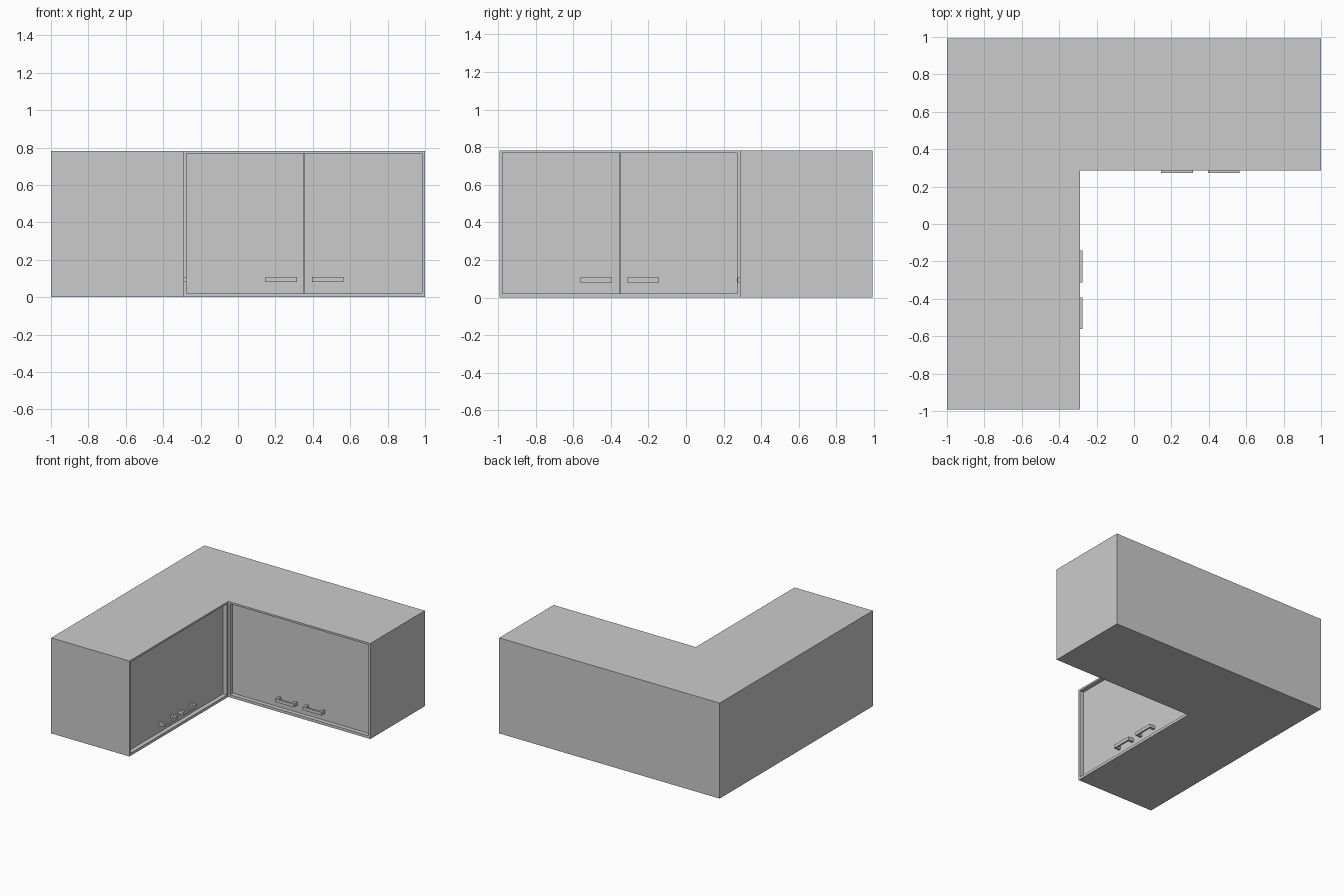
import bpy
import math
from mathutils import Matrix, Vector

if "Cube" in bpy.data.objects:
    bpy.data.objects.remove(bpy.data.objects["Cube"])

HEIGHT = 0.783      # overall height
T = 0.015           # carcass panel thickness
BASE = 0.022        # bottom panel thickness
RECESS = 0.035      # how far the doors sit behind the carcass edge


def box(name, lo, hi, xf):
    """Axis-aligned box between two corners, placed by the run's transform."""
    lo, hi = Vector(lo), Vector(hi)
    bpy.ops.mesh.primitive_cube_add(size=1)
    ob = bpy.context.object
    ob.name = name
    ob.data.transform(xf @ Matrix.Translation((lo + hi) / 2)
                      @ Matrix.Diagonal((*(hi - lo), 1)))
    return ob


def handle(name, x0, x1, door_y, front, xf):
    """Bar handle: a long grip on two short posts."""
    z0, z1 = 0.081, 0.108
    box(name + "_grip", (x0, front - 0.014, z0), (x1, front, z1), xf)
    for side, x in (("left", x0), ("right", x1 - 0.02)):
        box(f"{name}_{side}_post", (x, front, z0), (x + 0.02, door_y, z1), xf)


def cabinet_run(name, x0, x1, open_x0, front, back, xf):
    """Wall cabinet facing -y; its doors fill the span open_x0..x1."""
    # carcass
    box(name + "_top", (x0, front, HEIGHT - T), (x1, back, HEIGHT), xf)
    box(name + "_bottom", (x0, front, 0), (x1, back, BASE), xf)
    inner_lo, inner_hi = BASE, HEIGHT - T
    box(name + "_back", (x0, back - T, inner_lo), (x1, back, inner_hi), xf)
    sides = {x0: "left_side", open_x0: "door_jamb", x1 - T: "right_side"}
    for x, part in sides.items():
        box(f"{name}_{part}", (x, front, inner_lo),
            (x + T, back - T, inner_hi), xf)

    # pair of recessed doors meeting in the middle
    door_y = front + RECESS
    a, b = open_x0 + T, x1 - T
    mid, gap = (a + b) / 2, 0.001
    for side, lo, hi in (("left", a, mid - gap), ("right", mid + gap, b)):
        box(f"{name}_{side}_door", (lo, door_y, inner_lo),
            (hi, door_y + 0.02, inner_hi), xf)

    # handles mirrored about the meeting line
    handle(name + "_left_handle", mid - 0.21, mid - 0.04, door_y, front, xf)
    handle(name + "_right_handle", mid + 0.04, mid + 0.21, door_y, front, xf)


# back run spans the full width, with a blind corner on the left
cabinet_run("back_cabinet", -1.0, 1.0, -0.29, 0.287, 0.992, Matrix.Identity(4))

# left run is the same cabinet turned to face +x
cabinet_run("left_cabinet", -0.992, 0.287, -0.992, 0.29, 1.0,
            Matrix.Rotation(math.radians(90), 4, 'Z'))

# end panel closing the inner corner of the left run
box("left_cabinet_corner_panel", (-1.0 + T, 0.287, BASE),
    (-0.29, 0.287 + T, HEIGHT - T), Matrix.Identity(4))
